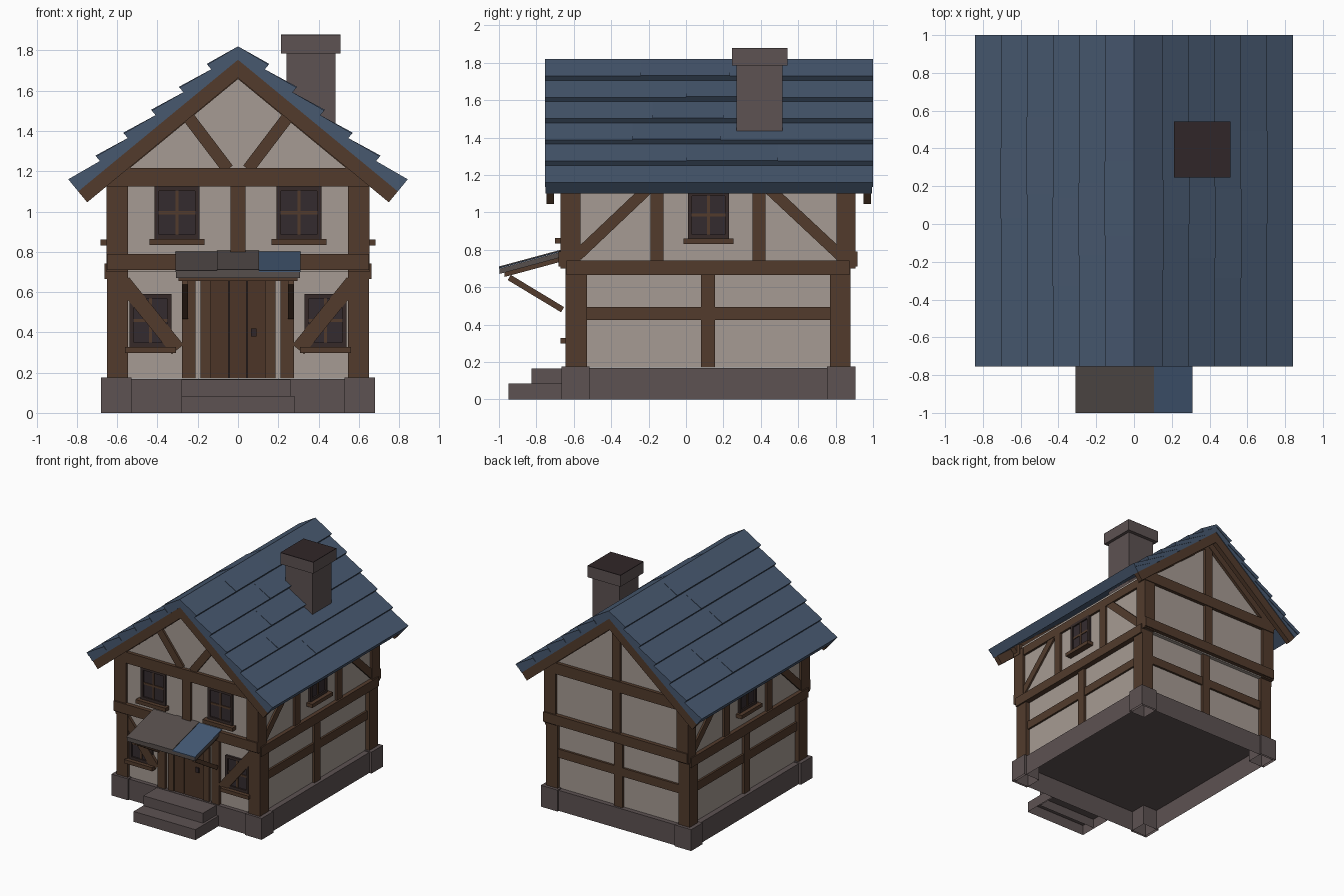
import bpy, bmesh, math, random
from mathutils import Vector

random.seed(4)
if "Cube" in bpy.data.objects:
    bpy.data.objects.remove(bpy.data.objects["Cube"])


def material(name, *srgb):
    col = [((c / 255 + 0.055) / 1.055) ** 2.4 for c in srgb] + [1]
    m = bpy.data.materials.new(name)
    m.use_nodes = True
    m.diffuse_color = col
    m.node_tree.nodes["Principled BSDF"].inputs["Base Color"].default_value = col
    return m


PLASTER = material("plaster", 166, 155, 147)
WOOD = material("timber", 82, 59, 44)
DOOR = material("door wood", 76, 53, 39)
FRAME = material("dark frame wood", 54, 42, 40)
GLASS = material("dark glass", 52, 43, 47)
SLATE = material("blue roof boards", 71, 88, 111)
STONE = material("stone", 93, 82, 82)
SOOT = material("soot", 48, 38, 40)
GREY = material("weathered boards", 86, 78, 76)
BLUE = material("bright blue board", 68, 89, 116)

# A point on a wall: u runs along it, d is the distance out from the centre
MAP = {
    "front": lambda u, d, z: (u, -d, z),
    "back": lambda u, d, z: (u, d, z),
    "left": lambda u, d, z: (d, u, z),
    "right": lambda u, d, z: (-d, u, z),
}


def prism(name, side, pts, d0, d1, mat, open_bottom=False):
    """Extrude a (u, z) outline from depth d0 to d1."""
    bm = bmesh.new()
    a, b = [[bm.verts.new(MAP[side](u, d, z)) for u, z in pts] for d in (d0, d1)]
    bm.faces.new(a)
    bm.faces.new(b)
    n = len(pts)
    for i in range(n):
        j = (i + 1) % n
        bm.faces.new((a[i], a[j], b[j], b[i]))
    bmesh.ops.recalc_face_normals(bm, faces=bm.faces)
    if open_bottom:
        under = [f for f in bm.faces if f.normal.z < -0.9]
        bmesh.ops.delete(bm, geom=under, context="FACES_ONLY")
    me = bpy.data.meshes.new(name)
    bm.to_mesh(me)
    bm.free()
    me.materials.append(mat)
    ob = bpy.data.objects.new(name, me)
    bpy.context.collection.objects.link(ob)


def block(name, side, u0, u1, z0, z1, d0, d1, mat=WOOD, open_bottom=False):
    prism(name, side, [(u0, z0), (u1, z0), (u1, z1), (u0, z1)], d0, d1, mat, open_bottom)


def brace(name, side, p, q, w, d0, d1, mat=WOOD):
    """Straight timber of width w between two wall points."""
    p, q = Vector(p), Vector(q)
    n = Vector((p.y - q.y, q.x - p.x)).normalized() * w / 2
    prism(name, side, [p + n, q + n, q - n, p - n], d0, d1, mat)


def window(name, side, u, z0, w, h, d):
    """Framed window with a cross bar and a sill; d is the wall face."""
    l, r, t, f = u - w / 2, u + w / 2, z0 + h, 0.022
    block(name + "_glass", side, l, r, z0, t, d - 0.02, d + 0.006, GLASS)
    for a, b, c, e in ((l, l + f, z0, t), (r - f, r, z0, t),
                       (l + f, r - f, z0, z0 + f), (l + f, r - f, t - f, t)):
        block(name + "_frame", side, a, b, c, e, d - 0.02, d + 0.018, FRAME)
    block(name + "_mullion", side, u - 0.008, u + 0.008, z0 + f, t - f, d, d + 0.013)
    m = z0 + h * 0.5
    block(name + "_crossbar", side, l + f, r - f, m - 0.008, m + 0.008, d, d + 0.012)
    block(name + "_sill", side, l - 0.023, r + 0.023, z0 - 0.03, z0, d - 0.02, d + 0.05)


# Hollow stone base, corner stones and steps, all open underneath
block("foundation", "back", -0.66, 0.66, 0, 0.168, -0.65, 0.89, STONE, True)
for x in (-0.68, 0.53):
    for y in (-0.665, 0.755):
        block("corner_stone", "back", x, x + 0.15, 0, 0.175, y, y + 0.15, STONE, True)
block("lower_step", "front", -0.28, 0.28, 0, 0.085, 0.652, 0.95, STONE, True)
block("upper_step", "front", -0.28, 0.26, 0.01, 0.166, 0.652, 0.825, STONE, True)

# Plaster walls: ground floor, then upper floor with the gables
block("lower_walls", "front", -0.617, 0.617, 0.17, 0.72, -0.855, 0.62, PLASTER)
prism("upper_walls", "front", [(-0.63, 0.7), (0.63, 0.7), (0.63, 1.2), (0, 1.72), (-0.63, 1.2)],
      -0.885, 0.65, PLASTER)

# Corner posts on both floors
for s in (-1, 1):
    for y0, y1, v0, v1 in ((-0.645, -0.53, -0.67, -0.565), (0.77, 0.88, 0.805, 0.907)):
        block("lower_post", "back", s * 0.547, s * 0.65, 0.17, 0.7, y0, y1)
        block("upper_post", "back", s * 0.547, s * 0.652, 0.7, 1.16, v0, v1)

# Long beams on the front and back
for side, d in (("front", 0.65), ("back", 0.885)):
    block("floor_beam", side, -0.65, 0.65, 0.71, 0.79, d - 0.05, d + 0.033)
    block("gable_beam", side, -0.655, 0.655, 1.125, 1.215, d - 0.05, d + 0.028)
    block("upper_centre_post", side, -0.037, 0.037, 0.78, 1.14, d - 0.02, d + 0.02)
block("back_gable_post", "back", -0.037, 0.037, 1.2, 1.71, 0.87, 0.905)
block("back_lower_post", "back", -0.037, 0.037, 0.17, 0.72, 0.84, 0.877)
block("back_rail", "back", -0.55, 0.55, 0.425, 0.495, 0.84, 0.873)

# Timber and windows on the two side walls
for side in ("left", "right"):
    block("side_floor_beam", side, -0.64, 0.875, 0.665, 0.742, 0.58, 0.662)
    block("side_top_beam", side, -0.66, 0.9, 1.1, 1.17, 0.58, 0.648)
    block("side_rail", side, -0.54, 0.78, 0.425, 0.495, 0.6, 0.633)
    block("side_lower_post", side, 0.08, 0.155, 0.17, 0.68, 0.6, 0.637)
    for u in (-0.19, 0.355):
        block("side_upper_post", side, u, u + 0.07, 0.73, 1.12, 0.6, 0.648)
    brace("side_brace", side, (-0.58, 0.77), (-0.2, 1.13), 0.06, 0.6, 0.644)
    brace("side_brace", side, (0.825, 0.77), (0.44, 1.13), 0.06, 0.6, 0.644)
    window("side_window", side, 0.12, 0.86, 0.22, 0.25, 0.632)

# Front windows and braces, mirrored
for s in (-1, 1):
    window("upper_window", "front", s * 0.303, 0.863, 0.225, 0.262, 0.65)
    window("lower_window", "front", s * 0.435, 0.328, 0.208, 0.262, 0.62)
    brace("lower_brace", "front", (s * 0.57, 0.65), (s * 0.3, 0.315), 0.075, 0.61, 0.643)
    brace("gable_brace", "front", (s * 0.255, 1.48), (s * 0.05, 1.21), 0.06, 0.63, 0.668)
    block("door_post", "front", s * 0.21, s * 0.278, 0.17, 0.715, 0.6, 0.645)
    block("door_jamb", "front", s * 0.135, s * 0.185, 0.17, 0.67, 0.6, 0.642)
    brace("awning_brace", "left", (-0.945, 0.652), (-0.66, 0.48), 0.032, s * 0.248, s * 0.278)

# Plank door with a handle
block("door_lintel", "front", -0.185, 0.185, 0.655, 0.71, 0.6, 0.643)
block("door_backing", "front", -0.14, 0.14, 0.17, 0.66, 0.6, 0.624, SOOT)
for i in range(3):
    x = -0.135 + i * 0.09
    block("door_plank", "front", x + 0.002, x + 0.088, 0.17, 0.655, 0.61, 0.633, DOOR)
block("door_handle", "front", 0.065, 0.093, 0.38, 0.42, 0.62, 0.643, SOOT)


# Awning over the door: sloping layers, one blue board among the grey
def awning_layer(name, x0, x1, front, z0, z1, mat):
    rise = (front - 0.65) * 0.27
    prism(name, "left", [(-front, z0), (-0.65, z0 + rise), (-0.65, z1 + rise), (-front, z1)], x0, x1, mat)


awning_layer("awning_frame", -0.295, 0.295, 0.97, 0.655, 0.685, WOOD)
awning_layer("awning_slab", -0.308, 0.308, 0.997, 0.671, 0.7, GREY)
awning_layer("awning_left_board", -0.31, -0.105, 1, 0.7, 0.706, GREY)
awning_layer("awning_middle_board", -0.105, 0.105, 1, 0.7, 0.711, GREY)
awning_layer("awning_blue_board", 0.105, 0.31, 1, 0.7, 0.706, BLUE)

# Roof: a deck, overlapping rows of boards, barge boards and rafters on each slope
SLOPE = math.atan(0.824)
down = Vector((math.cos(SLOPE), -math.sin(SLOPE)))
up = Vector((math.sin(SLOPE), math.cos(SLOPE)))
ROWS = 6
eave = Vector((0.843, 1.16))
step = 0.179


def slope_part(name, s, pts, d0, d1, mat):
    prism(name, "front", [(s * p.x, p.y) for p in pts], d0, d1, mat)


def slab(name, s, start, upper, lower, d0, d1, mat):
    """Layer along the slope from start to the ridge, between two depths below the eave line."""
    a, b = start - up * upper, start - up * lower
    slope_part(name, s, [a, a - down * (a.x / down.x), b - down * (b.x / down.x), b], d0, d1, mat)


for s in (-1, 1):
    slab("roof_deck", s, eave, 0.03, 0.078, -0.995, 0.75, SLATE)
    for d0, d1 in ((0.705, 0.745), (-0.99, -0.95)):
        slab("barge_board", s, eave, 0.078, 0.148, d0, d1, WOOD)
    for d0, d1 in ((0.63, 0.674), (-0.909, -0.87)):
        slab("gable_rafter", s, eave - down * 0.14, 0.07, 0.152, d0, d1, WOOD)
    for i in range(ROWS):
        tip = eave - down * step * i
        head = tip - down * step - up * 0.03
        if i == ROWS - 1:
            head = Vector((0, 1.82))
        base = head - up * 0.03
        base.x = max(base.x, 0)
        a = random.uniform(-0.6, -0.1)
        b = a + random.uniform(0.35, 0.5)
        for d0, d1, lift in ((-1.0, a, 0), (a, b, 0.005 if i else 0), (b, 0.755, 0)):
            slope_part("roof_boards", s, [tip + up * lift, head, base, tip - up * 0.03], d0, d1, SLATE)

# Chimney
block("chimney_shaft", "back", 0.24, 0.485, 1.2, 1.8, 0.27, 0.515, STONE)
block("chimney_cap", "back", 0.213, 0.51, 1.785, 1.875, 0.245, 0.543, STONE)
block("chimney_top", "back", 0.213, 0.51, 1.875, 1.88, 0.245, 0.543, SOOT)
